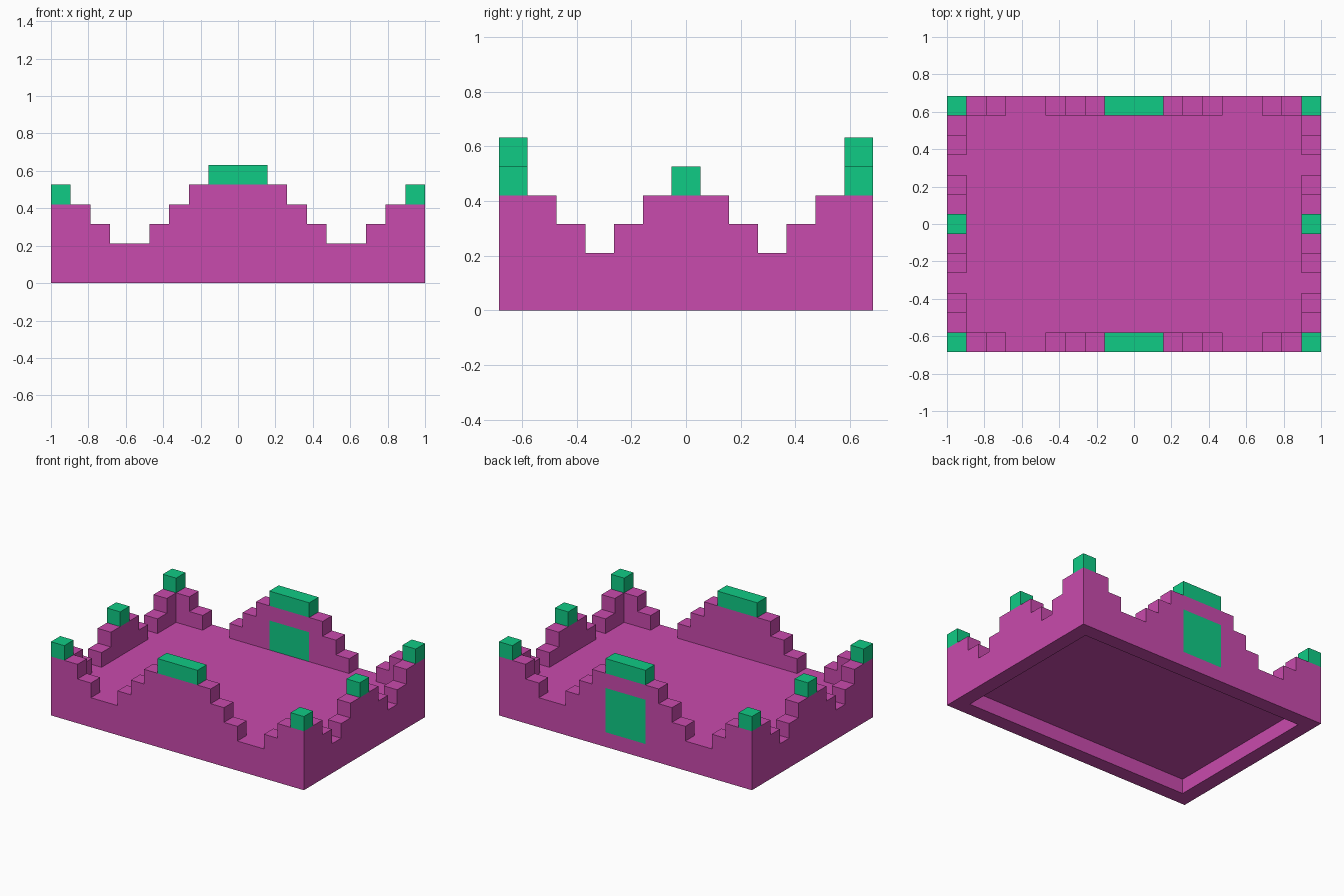
import bpy, bmesh
from mathutils import Vector

if "Cube" in bpy.data.objects:
    bpy.data.objects.remove(bpy.data.objects["Cube"])

U = 2 / 19                 # one block
HX, HY = 9.5, 6.5          # half footprint in blocks


def material(name, rgb):
    m = bpy.data.materials.new(name)
    m.diffuse_color = (*rgb, 1)
    m.use_nodes = True
    m.node_tree.nodes["Principled BSDF"].inputs["Base Color"].default_value = m.diffuse_color
    return m


MAGENTA = material("magenta", (0.584, 0.069, 0.418))
GREEN = material("green", (0.005, 0.597, 0.235))


def finish(name, bm, *mats):
    bmesh.ops.recalc_face_normals(bm, faces=bm.faces[:])
    bmesh.ops.scale(bm, vec=(U, U, U), verts=bm.verts[:])
    me = bpy.data.meshes.new(name)
    bm.to_mesh(me)
    bm.free()
    for m in mats:
        me.materials.append(m)
    ob = bpy.data.objects.new(name, me)
    bpy.context.collection.objects.link(ob)
    return ob


def box(name, lo, hi, mat):
    bm = bmesh.new()
    bmesh.ops.create_cube(bm, size=1)
    for v in bm.verts:
        v.co = [(a + b) / 2 + c * (b - a) for a, b, c in zip(lo, hi, v.co)]
    return finish(name, bm, mat)


def stepped_wall(heights, place, depth):
    """Extrude a stepped skyline; place(s, z) maps the profile into space."""
    start = -len(heights) / 2
    pts = [(start, 0)]
    for i, h in enumerate(heights):
        if pts[-1][1] != h:
            pts.append((start + i, h))
        if i + 1 == len(heights) or heights[i + 1] != h:
            pts.append((start + i + 1, h))
    pts.append((-start, 0))
    bm = bmesh.new()
    face = bm.faces.new([bm.verts.new(place(s, z)) for s, z in pts])
    ext = bmesh.ops.extrude_face_region(bm, geom=[face])
    new = [g for g in ext["geom"] if isinstance(g, bmesh.types.BMVert)]
    bmesh.ops.translate(bm, vec=Vector(depth), verts=new)
    if face.is_valid and len(face.edges) and all(len(e.link_faces) < 2 for e in face.edges):
        bm.faces.new(list(face.verts))
    # close the starting side if the extrusion removed it
    bmesh.ops.holes_fill(bm, edges=[e for e in bm.edges if e.is_boundary], sides=0)
    return bm


half_long = [4, 4, 3, 2, 2, 3, 4, 5, 5]
half_side = [4, 3, 2, 3, 4]
LONG = half_long + [5] + half_long[::-1]
SIDE = half_side + [4] + half_side[::-1]

# front wall
finish("front_wall", stepped_wall(LONG, lambda s, z: (s, -HY, z), (0, 1, 0)), MAGENTA)

# back wall, with the green doorway cut into both of its faces
bm = stepped_wall(LONG, lambda s, z: (s, HY, z), (0, -1, 0))
for co, no in (((-1.5, 0, 0), (1, 0, 0)), ((1.5, 0, 0), (1, 0, 0)),
               ((0, 0, 1), (0, 0, 1)), ((0, 0, 4), (0, 0, 1))):
    bmesh.ops.bisect_plane(bm, geom=bm.verts[:] + bm.edges[:] + bm.faces[:],
                           plane_co=co, plane_no=no)
bm.normal_update()
for f in bm.faces:
    c = f.calc_center_bounds()
    if abs(f.normal.y) > 0.9 and abs(c.x) < 1.5 and 1 < c.z < 4:
        f.material_index = 1
finish("back_wall", bm, MAGENTA, GREEN)

# side walls and their caps
for side, sx in (("left", -1), ("right", 1)):
    finish(side + "_wall",
           stepped_wall(SIDE, lambda s, z: (sx * HX, s, z), (-sx, 0, 0)), MAGENTA)
    x0, x1 = sorted((sx * HX, sx * (HX - 1)))
    box(side + "_cap", (x0, -0.5, 4), (x1, 0.5, 5), GREEN)
    for end, sy in (("front", -1), ("back", 1)):
        y0, y1 = sorted((sy * HY, sy * (HY - 1)))
        box(f"{end}_{side}_corner_cap", (x0, y0, 4), (x1, y1, 5), GREEN)

# long caps over the front and back peaks
for end, sy in (("front", -1), ("back", 1)):
    y0, y1 = sorted((sy * HY, sy * (HY - 1)))
    box(end + "_cap", (-1.5, y0, 5), (1.5, y1, 6), GREEN)

# raised floor, leaving a recess underneath
box("floor", (1 - HX, 1 - HY, 1), (HX - 1, HY - 1, 2), MAGENTA)
